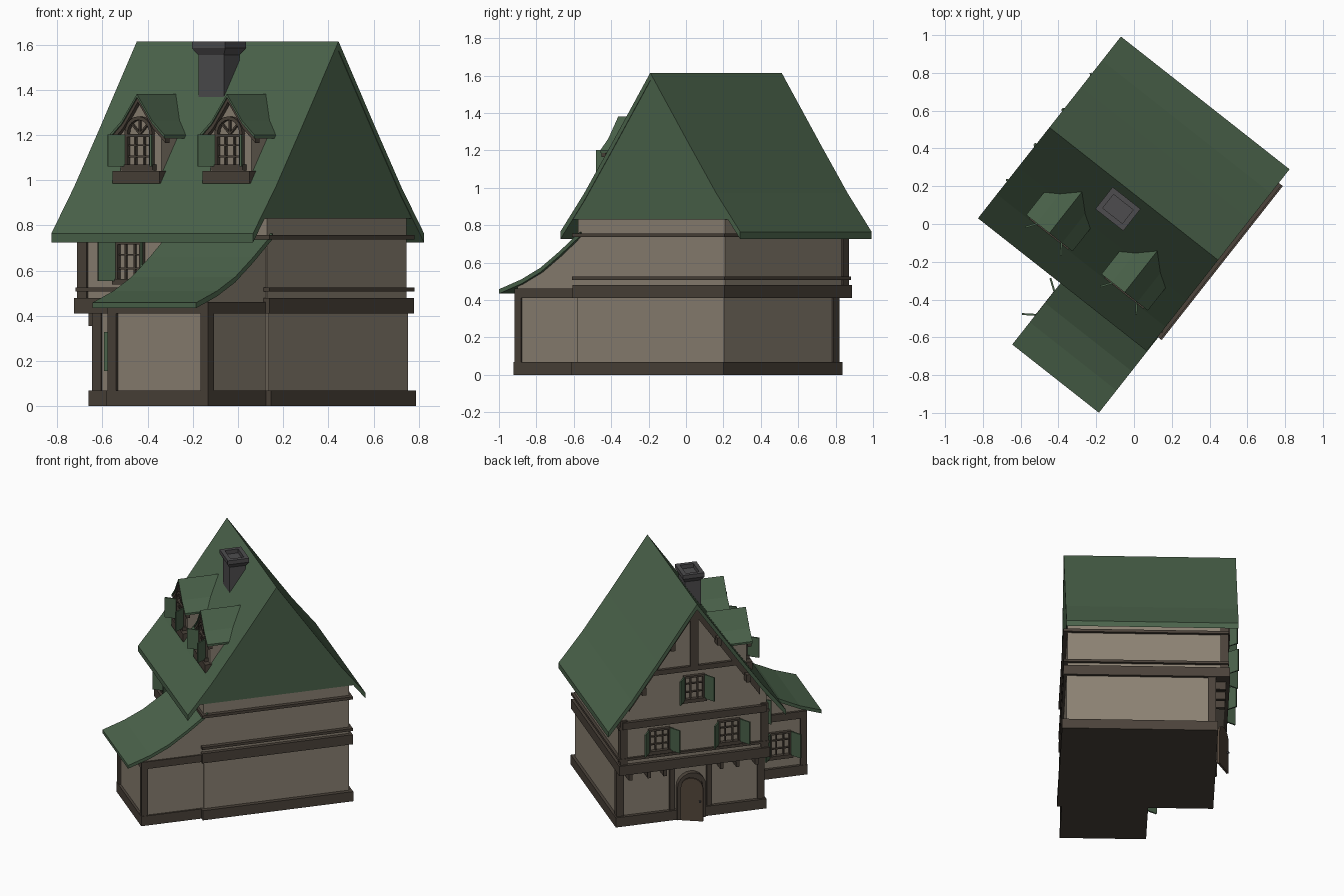
import bpy, bmesh, math
from mathutils import Matrix, Vector

if "Cube" in bpy.data.objects:
    bpy.data.objects.remove(bpy.data.objects["Cube"])

# House is drawn square to its own axes (u along ridge, v across), then turned
TURN = Matrix.Rotation(math.radians(-38.2), 4, 'Z')
I = Matrix.Identity(4)

def mat(name, c):
    m = bpy.data.materials.new(name)
    m.diffuse_color = (*c, 1)
    m.use_nodes = True
    m.node_tree.nodes["Principled BSDF"].inputs["Base Color"].default_value = m.diffuse_color
    return m

GREEN = mat("green_shingle", (0.07, 0.125, 0.07))
WALL = mat("plaster", (0.26, 0.22, 0.17))
WOOD = mat("timber", (0.07, 0.055, 0.042))
DOOR = mat("door_wood", (0.085, 0.06, 0.042))
STONE = mat("chimney_stone", (0.075, 0.073, 0.077))

def add(name, bm, m, M=I):
    bmesh.ops.recalc_face_normals(bm, faces=bm.faces)
    me = bpy.data.meshes.new(name)
    bm.to_mesh(me)
    bm.free()
    me.materials.append(m)
    ob = bpy.data.objects.new(name, me)
    bpy.context.collection.objects.link(ob)
    ob.matrix_world = TURN @ M
    return ob

def boxes(name, lst, m, M=I):
    """Several boxes (x0,x1,y0,y1,z0,z1) as one object."""
    bm = bmesh.new()
    for x0, x1, y0, y1, z0, z1 in lst:
        S = Matrix.Diagonal((x1 - x0, y1 - y0, z1 - z0, 1))
        T = Matrix.Translation(((x0 + x1) / 2, (y0 + y1) / 2, (z0 + z1) / 2))
        bmesh.ops.create_cube(bm, size=1, matrix=T @ S)
    return add(name, bm, m, M)

def prism(name, pts, axis, a, b, m, M=I):
    """Profile in (other axis, z), extruded along axis from a to b."""
    bm = bmesh.new()
    vs = [bm.verts.new((a, p, z) if axis == 'u' else (p, a, z)) for p, z in pts]
    f = bm.faces.new(vs)
    r = bmesh.ops.extrude_face_region(bm, geom=[f])
    d = Vector((b - a, 0, 0)) if axis == 'u' else Vector((0, b - a, 0))
    bmesh.ops.translate(bm, vec=d, verts=[g for g in r['geom'] if isinstance(g, bmesh.types.BMVert)])
    return add(name, bm, m, M)

def place(x, y, z, deg=0):
    return Matrix.Translation((x, y, z)) @ Matrix.Rotation(math.radians(deg), 4, 'Z')

def mirrored(half, c, dz=0.0):
    """Full gable line from a half profile that starts at the ridge."""
    return [(c - o, z + dz) for o, z in reversed(half)] + [(c + o, z + dz) for o, z in half[1:]]

def arc(r, z, n=10):
    return [(r * math.cos(math.pi * i / n), z + r * math.sin(math.pi * i / n)) for i in range(n + 1)]

def window(name, M, w, h):
    """Framed 3x3 window with two open shutters; outward is local -y."""
    t, a = 0.014, w / 2
    bars = [(-a, -a + t, -.022, .01, 0, h), (a - t, a, -.022, .01, 0, h),
            (-a - .012, a + .012, -.028, .01, -.012, t), (-a, a, -.022, .01, h - t, h)]
    for k in (1, 2):
        x, z = -a + w * k / 3, h * k / 3
        bars += [(x - .004, x + .004, -.012, .01, 0, h), (-a, a, -.012, .01, z - .004, z + .004)]
    boxes(name, bars, WOOD, M)
    for s, side in ((-1, "left"), (1, "right")):
        hinge = M @ place(s * a, -.02, 0, -s * 55)
        boxes(f"{name}_shutter_{side}", [tuple(sorted((0, s * .08))) + (-.005, .005, .005, h - .002)],
              GREEN, hinge)

# Ground floor and jettied upper storey
C = .125
half = [(0, 1.615), (.27, 1.225), (.45, .97), (.612, .765)]
boxes("ground_floor_wall", [(-.51, .465, -.375, .625, .02, .42)], WALL)
eave = .885
gable = [(-.375, .41), (-.375, eave - .03)] + mirrored(half[:3], C, -.03) + [(.625, eave - .03), (.625, .41)]
prism("upper_wall", gable, 'u', -.59, .458, WALL)
boxes("plinth", [(-.535, .495, -.392, .645, 0, .07), (-.105, .465, -.807, -.37, 0, .07)], WOOD)
boxes("jetty_beam", [(-.615, .485, -.392, .645, .41, .48)], WOOD)
boxes("wall_rails", [(-.606, .487, -.392, .645, .508, .526), (-.606, .487, -.392, .645, .737, .757)], WOOD)

# Main roof: bent slab, plus shingled fill on the far gable
prism("main_roof", mirrored(half, C) + mirrored(half, C, -.04)[::-1], 'u', -.668, .468, GREEN)
fill = [(0, 1.6), (.27, 1.21), (.45, .955), (.555, .83)]
prism("shingled_gable", mirrored(fill, C), 'u', .445, .465, GREEN)

# Corner posts, door posts and jetty brackets
boxes("corner_posts", [(-.52, -.47, v, v + .05, .05, .42) for v in (-.385, .585)]
      + [(-.603, -.55, v, v + .05, .45, .80) for v in (-.385, .585)]
      + [(-.525, -.50, v, v + .035, .05, .42) for v in (-.02, .235)], WOOD)
boxes("jetty_brackets", [(-.59, -.50, v - .012, v + .012, .355, .415)
                         for v in (-.31, -.18, -.07, .32, .43, .56)], WOOD)

# Front gable timbers
prism("gable_rake_timbers", mirrored(half[:3], C, -.03) + mirrored(half[:3], C, -.10)[::-1],
      'u', -.612, -.585, WOOD)
boxes("gable_beams", [(-.61, -.585, C - .32, C + .32, 1.105, 1.14),
                      (-.61, -.585, C - .027, C + .027, 1.13, 1.55),
                      (-.615, -.585, -.37, .62, .74, .79)], WOOD)
boxes("purlin_ends", [(-.65, -.58, C + s * o - .015, C + s * o + .015, z - .10, z - .045)
                      for o, z in ((.16, 1.385), (.36, 1.09)) for s in (-1, 1)], WOOD)

# Arched door, slightly ajar
DM = place(-.51, C, 0, -90)
outer = [(.098, 0)] + arc(.098, .235) + [(-.098, 0)]
inner = [(.075, 0)] + arc(.075, .235) + [(-.075, 0)]
prism("door_frame", outer + inner[::-1], 'v', -.035, .01, WOOD, DM)
prism("door_recess", inner, 'v', -.028, 0, WOOD, DM)
LM = DM @ place(-.075, -.036, 0, -25) @ place(.075, 0, .005)
prism("door_leaf", inner, 'v', -.014, 0, DOOR, LM)
boxes("door_handle", [(.048, .06, -.026, -.01, .14, .152)], STONE, LM)

# Windows
window("facade_window_a", place(-.59, C + .24, .545, -90), .15, .17)
window("facade_window_b", place(-.59, C - .24, .545, -90), .15, .17)
window("gable_window", place(-.59, C, .89, -90), .145, .18)
window("side_window", place(-.305, -.375, .55), .15, .18)
window("lean_to_window", place(-.085, -.62, .15, -90), .15, .18)

# Lean-to with swept roof
sweep = [(-.90, .458), (-.75, .51), (-.62, .572), (-.49, .66), (-.35, .765)]
prism("lean_to_wall", [(-.79, .02), (-.79, .475)] + [(v, z - .012) for v, z in sweep[1:]] + [(-.35, .02)],
      'u', -.085, .452, WALL)
prism("lean_to_roof", sweep + [(v, z - .024) for v, z in sweep[::-1]], 'u', -.112, .472, GREEN)
boxes("lean_to_frame", [(-.102, -.055, -.803, -.76, .05, .45), (.42, .462, -.803, -.76, .05, .45),
                        (-.102, .462, -.803, -.37, .41, .462), (-.1, -.06, -.415, -.37, .05, .45)], WOOD)

# Two dormers with fan windows
for tag, u in (("left", -.322), ("right", .185)):
    M = place(u, 0, 0)
    dh = [(0, 1.382), (.085, 1.265), (.156, 1.2)]
    body = [(-.115, .96)] + [(-.115, 1.225)] + mirrored(dh[:2], 0, -.012) + [(.115, 1.225), (.115, .96)]
    prism(f"dormer_{tag}_wall", body, 'v', -.285, 0, WALL, M)
    prism(f"dormer_{tag}_roof", mirrored(dh, 0) + mirrored(dh, 0, -.014)[::-1], 'v', -.315, -.02, GREEN, M)
    prism(f"dormer_{tag}_bargeboard", mirrored(dh, 0, -.013) + mirrored(dh, 0, -.036)[::-1],
          'v', -.308, -.28, WOOD, M)
    boxes(f"dormer_{tag}_sill", [(-.132, .132, -.322, -.2, .985, 1.042)], WOOD, M)
    prism(f"dormer_{tag}_arch", arc(.078, 1.205) + arc(.062, 1.205)[::-1], 'v', -.305, -.28, WOOD, M)
    for i, a in enumerate((-45, 0, 45)):
        spoke = M @ Matrix.Translation((0, -.285, 1.205)) @ Matrix.Rotation(math.radians(a), 4, 'Y')
        boxes(f"dormer_{tag}_spoke_{i}", [(-.004, .004, -.012, .01, 0, .07)], WOOD, spoke)
    window(f"dormer_{tag}_window", M @ place(0, -.285, 1.055), .15, .15)

# Chimney with open flared cap
boxes("chimney_shaft", [(-.188, -.044, -.045, .065, 1.33, 1.58)], STONE)
bm = bmesh.new()
loops = []
for a, b, z in ((.073, .056, 1.555), (.094, .074, 1.585), (.094, .074, 1.614), (.066, .046, 1.614), (.066, .046, 1.585)):
    loops.append([bm.verts.new((-.116 + sx * a, .01 + sy * b, z)) for sx, sy in ((-1, -1), (1, -1), (1, 1), (-1, 1))])
for p, q in zip(loops, loops[1:]):
    for i in range(4):
        j = (i + 1) % 4
        bm.faces.new((p[i], p[j], q[j], q[i]))
bm.faces.new(loops[0][::-1])
bm.faces.new(loops[-1])
add("chimney_cap", bm, STONE)
